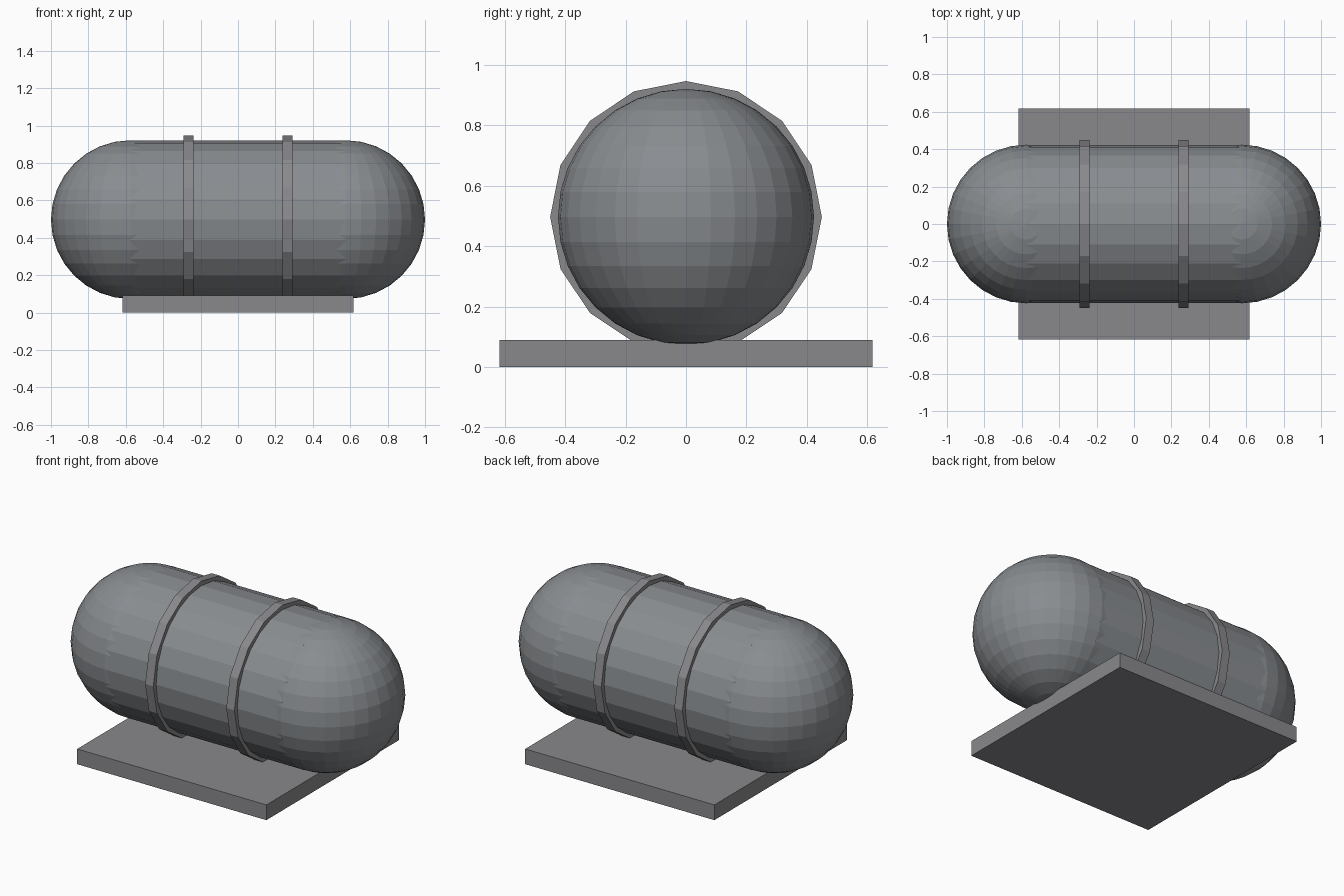
import bpy
from math import pi

if "Cube" in bpy.data.objects:
    bpy.data.objects.remove(bpy.data.objects["Cube"])

AXIS_Z = 0.497


def paint(name, color):
    mat = bpy.data.materials.new(name)
    mat.diffuse_color = (*color, 1)
    mat.use_nodes = True
    mat.node_tree.nodes["Principled BSDF"].inputs["Base Color"].default_value = mat.diffuse_color
    return mat


tank_paint = paint("tank_paint", (0.25, 0.265, 0.28))
steel = paint("steel", (0.25, 0.25, 0.265))


def finish(name, mat):
    obj = bpy.context.object
    obj.name = name
    obj.data.materials.append(mat)
    return obj


def cylinder_x(name, x, radius, length, sides, mat):
    bpy.ops.mesh.primitive_cylinder_add(vertices=sides, radius=radius, depth=length,
                                        location=(x, 0, AXIS_Z), rotation=(0, pi / 2, 0))
    finish(name, mat)


# Flat square base
bpy.ops.mesh.primitive_cube_add(size=1, location=(0, 0, 0.045))
finish("base_plate", steel).scale = (1.236, 1.236, 0.09)

# Tank barrel
cylinder_x("tank_barrel", 0, 0.423, 1.15, 24, tank_paint)

# Rounded ends and straps, one per side
for side, label in ((-1, "left"), (1, "right")):
    bpy.ops.mesh.primitive_uv_sphere_add(segments=32, ring_count=16, radius=0.424,
                                         location=(side * 0.576, 0, AXIS_Z))
    finish(label + "_tank_end", tank_paint)
    cylinder_x(label + "_strap", side * 0.265, 0.45, 0.053, 16, steel)
